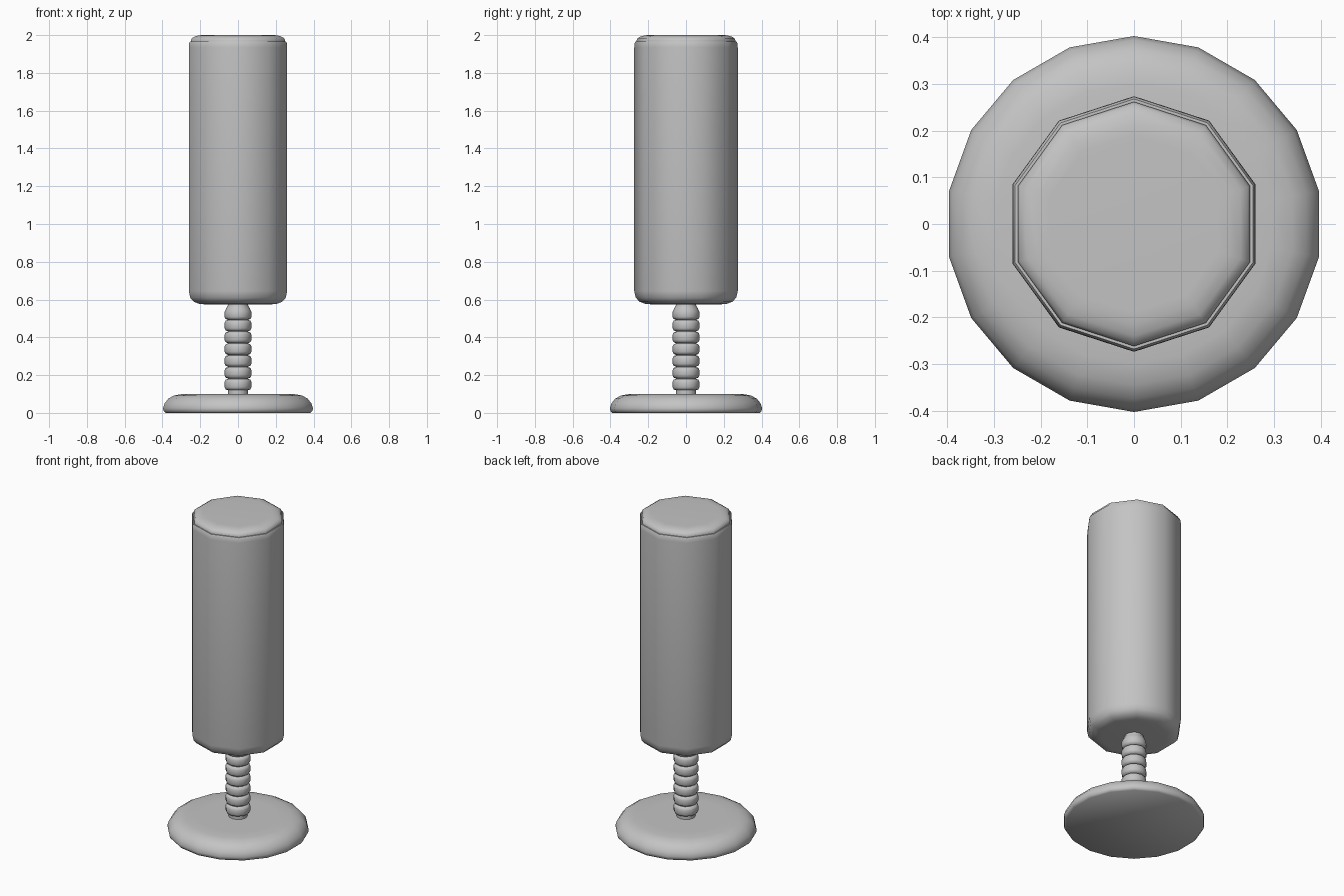
import bpy
import math

cube = bpy.data.objects.get("Cube")
if cube:
    bpy.data.objects.remove(cube, do_unlink=True)

# Single grey material
grey = bpy.data.materials.new("light_grey")
grey.use_nodes = True
colour = (0.55, 0.55, 0.55, 1)
grey.diffuse_color = colour
grey.node_tree.nodes["Principled BSDF"].inputs["Base Color"].default_value = colour


def lathe(name, profile, sides, angle=50):
    """Spin (radius, height) points, bottom to top, into a closed solid with a corner at +y."""
    verts, faces = [], []
    for r, z in profile:
        for i in range(sides):
            a = math.pi / 2 + math.tau * i / sides
            verts.append((r * math.cos(a), r * math.sin(a), z))
    for row in range(len(profile) - 1):
        for i in range(sides):
            j = (i + 1) % sides
            lo, hi = row * sides, (row + 1) * sides
            faces.append((lo + i, lo + j, hi + j, hi + i))
    faces.append(tuple(reversed(range(sides))))
    faces.append(tuple(range(len(verts) - sides, len(verts))))
    mesh = bpy.data.meshes.new(name)
    mesh.from_pydata(verts, [], faces)
    mesh.materials.append(grey)
    obj = bpy.data.objects.new(name, mesh)
    bpy.context.collection.objects.link(obj)
    bpy.ops.object.select_all(action="DESELECT")
    obj.select_set(True)
    bpy.context.view_layer.objects.active = obj
    bpy.ops.object.shade_smooth_by_angle(angle=math.radians(angle))
    return obj


# Round floor base with a rolled upper edge
lathe("base", [(0.39, 0), (0.4, 0.01), (0.403, 0.025), (0.395, 0.05),
               (0.375, 0.075), (0.345, 0.092), (0.3, 0.1), (0.22, 0.1)], 18)

# Ribbed spring: neck, stacked rings, then a tapered collar
neck, ring, pitch = 0.054, 0.071, 0.0625
spring = [(neck, 0.09), (neck, 0.118)]
for k in range(6):
    z = 0.15 + k * pitch
    spring += [(neck, z - 0.03), (0.066, z - 0.025), (ring, z - 0.014),
               (ring, z + 0.014), (0.066, z + 0.025), (neck, z + 0.03)]
spring += [(0.066, 0.498), (ring, 0.508), (ring, 0.535), (0.062, 0.555),
           (neck, 0.568), (neck, 0.6)]
lathe("spring", spring, 12, 60)

# Padded punching column with a rounded bottom and top lip
lathe("padded_column", [(0.19, 0.575), (0.215, 0.577), (0.245, 0.588),
                        (0.266, 0.61), (0.274, 0.645), (0.274, 1.935),
                        (0.273, 1.955), (0.268, 1.966), (0.262, 1.966),
                        (0.26, 1.955)], 10)

# Domed cap sitting in the lip
lathe("top_cap", [(0.262, 1.95), (0.262, 1.972), (0.256, 1.984),
                  (0.24, 1.993), (0.215, 1.999), (0.19, 2.0)], 10)
